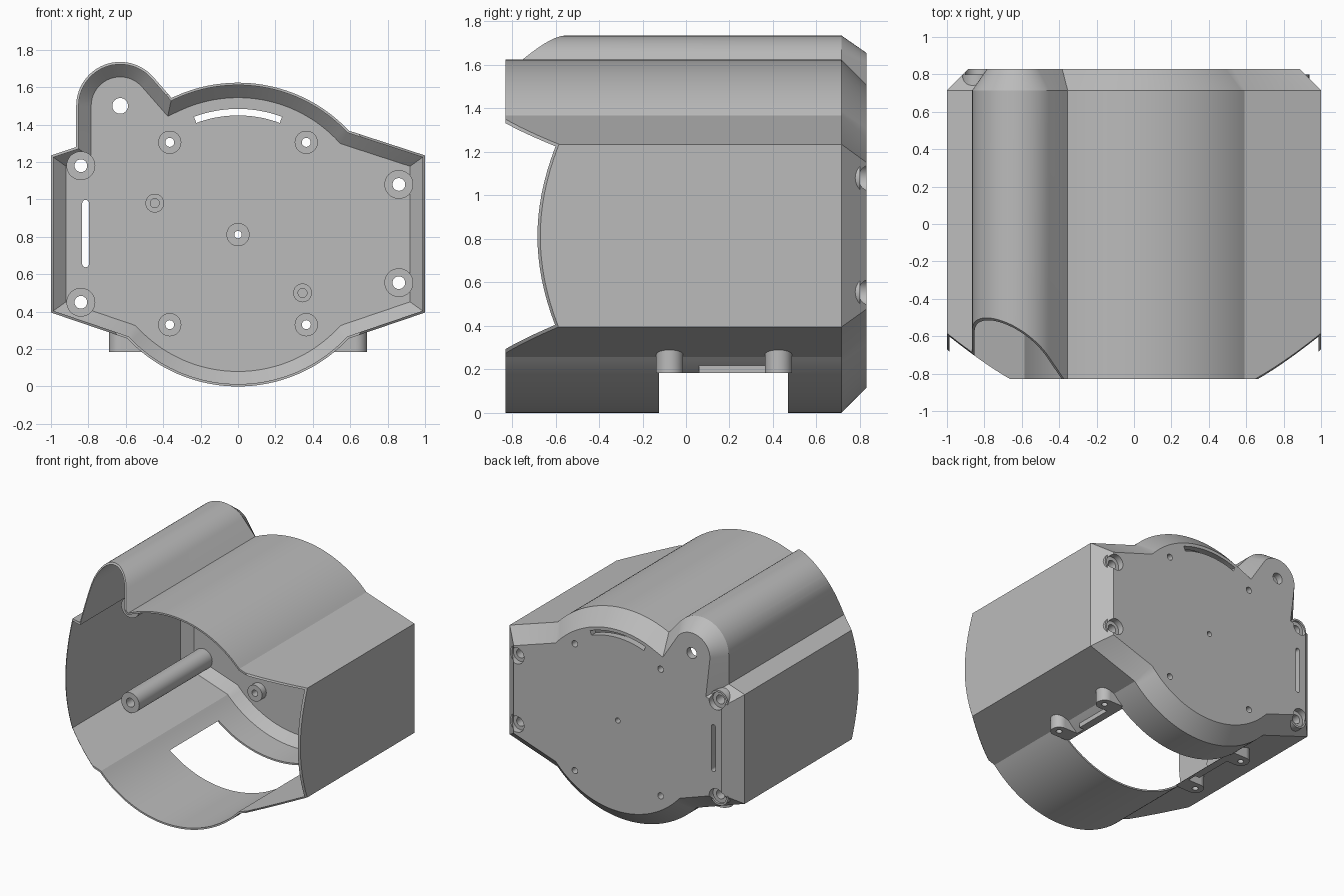
import bpy, bmesh, math
from mathutils import Vector

old = bpy.data.objects.get("Cube")
if old:
    bpy.data.objects.remove(old, do_unlink=True)

grey = bpy.data.materials.new("plain_grey")
grey.use_nodes = True
colour = (0.5, 0.5, 0.5, 1)
grey.diffuse_color = colour
grey.node_tree.nodes["Principled BSDF"].inputs["Base Color"].default_value = colour

MID = 0.812      # height of the main axis, also the main radius
BACK, KNEE, FRONT = 0.83, 0.715, -0.83
WALL = 0.013


def arc(cx, cz, r, a0, a1, n):
    steps = [math.radians(a0 + (a1 - a0) * i / n) for i in range(n + 1)]
    return [Vector((cx + r * math.cos(a), cz + r * math.sin(a))) for a in steps]


def inset(pts, d, soft=()):
    """Mitred inset of a counter-clockwise outline; soft points move less."""
    out = []
    for i, p in enumerate(pts):
        e1 = (p - pts[i - 1]).normalized()
        e2 = (pts[(i + 1) % len(pts)] - p).normalized()
        n1, n2 = Vector((-e1.y, e1.x)), Vector((-e2.y, e2.x))
        k = min(d, 0.08) if i in soft else d
        out.append(p + (n1 + n2) * (k / (1 + n1.dot(n2))))
    return out


def loft(name, pts, levels, soft=()):
    """Skin inset copies of an outline, each at its own depth, and cap the ends."""
    bm = bmesh.new()
    rings = [[bm.verts.new((p.x, y, p.y)) for p in inset(pts, d, soft)] for d, y in levels]
    n = len(pts)
    for a, b in zip(rings, rings[1:]):
        for i in range(n):
            j = (i + 1) % n
            bm.faces.new((a[i], a[j], b[j], b[i]))
    bm.faces.new(rings[0])
    bm.faces.new(rings[-1])
    bmesh.ops.recalc_face_normals(bm, faces=bm.faces)
    mesh = bpy.data.meshes.new(name)
    bm.to_mesh(mesh)
    bm.free()
    ob = bpy.data.objects.new(name, mesh)
    bpy.context.collection.objects.link(ob)
    mesh.materials.append(grey)
    return ob


def rod(x, z, r, y0, y1, r2=None, n=32):
    """Cylinder or cone along y."""
    bpy.ops.mesh.primitive_cone_add(
        vertices=n, radius1=r, radius2=r if r2 is None else r2, depth=y1 - y0,
        location=(x, (y0 + y1) / 2, z), rotation=(-math.pi / 2, 0, 0))
    return bpy.context.object


def peg(x, y, r, z0, z1):
    bpy.ops.mesh.primitive_cylinder_add(vertices=32, radius=r, depth=z1 - z0,
                                        location=(x, y, (z0 + z1) / 2))
    return bpy.context.object


def box(x0, x1, y0, y1, z0, z1):
    bpy.ops.mesh.primitive_cube_add(size=1, location=((x0 + x1) / 2, (y0 + y1) / 2, (z0 + z1) / 2))
    ob = bpy.context.object
    ob.scale = (abs(x1 - x0), y1 - y0, z1 - z0)
    return ob


def combine(target, tool, op="DIFFERENCE"):
    mod = target.modifiers.new("combine", "BOOLEAN")
    mod.operation, mod.object, mod.solver = op, tool, "EXACT"
    bpy.context.view_layer.update()
    bpy.context.view_layer.objects.active = target
    bpy.ops.object.modifier_apply(modifier=mod.name)
    bpy.data.objects.remove(tool, do_unlink=True)


def finish(ob):
    bpy.ops.object.select_all(action="DESELECT")
    ob.select_set(True)
    bpy.context.view_layer.objects.active = ob
    ob.data.materials.clear()
    ob.data.materials.append(grey)
    bpy.ops.object.shade_smooth_by_angle(angle=math.radians(25))


# Outline: round drum, flat sides, side tube at the upper right
drum_top = arc(0, MID, MID, 43.2, 115.9, 36)
tube_arc = arc(-0.63, 1.5, 0.235, 41.8, 180, 28)
outline = [Vector((1, 0.395)), Vector((1, 1.235))] + drum_top
soft = range(len(outline), len(outline) + len(tube_arc))
outline += tube_arc + [Vector(p) for p in ((-0.865, 1.28), (-1, 1.235), (-1, 0.395))]
outline += arc(0, MID, MID, 223.2, 316.8, 48)

# Hollow housing with a chamfered closed back
housing = loft("housing", outline, [(0.08, 0.777), (WALL, 0.71), (WALL, FRONT),
                                    (0, FRONT), (0, KNEE), (0.115, BACK)], soft)

# Conical trim of the open front rim
combine(housing, rod(0, MID, 0.77, -0.9, 1.0, 2.67, 128), "INTERSECT")

# Posts and bosses on the back plate
corners = [(-0.84, 1.18), (-0.84, 0.45), (0.86, 1.08), (0.86, 0.555)]
screws = [(sx * 0.365, z) for sx in (-1, 1) for z in (0.33, 1.305)]
blind = [(-0.445, 0.98), (0.345, 0.5)]
for x, z in corners:
    combine(housing, rod(x, z, 0.077, -0.11, 0.80), "UNION")
for x, z in screws + [(0, MID)]:
    combine(housing, rod(x, z, 0.062, 0.725, 0.80), "UNION")
for x, z in blind:
    combine(housing, rod(x, z, 0.05, 0.735, 0.80), "UNION")

# Holes: through, counterbored and blind
for x, z in corners:
    combine(housing, rod(x, z, 0.034, -0.3, 0.95))
    combine(housing, rod(x, z, 0.062, 0.782, 0.95))
for x, z in screws:
    combine(housing, rod(x, z, 0.024, 0.6, 0.95))
combine(housing, rod(0, MID, 0.02, 0.6, 0.95))
combine(housing, rod(-0.63, 1.5, 0.042, 0.6, 0.95))
for x, z in blind:
    combine(housing, rod(x, z, 0.024, 0.6, 0.765))

# Curved and straight slots in the back plate
curve = arc(0, MID, 0.672, 69.5, 110.5, 20) + arc(0, MID, 0.637, 110.5, 69.5, 20)
combine(housing, loft("curved_slot", curve, [(0, 0.6), (0, 0.95)]))
straight = arc(-0.815, 0.98, 0.018, 0, 180, 10) + arc(-0.815, 0.655, 0.018, 180, 360, 10)
combine(housing, loft("straight_slot", straight, [(0, 0.6), (0, 0.95)]))

# Rectangular opening in the belly
combine(housing, box(-0.9, 0.9, -0.125, 0.47, -0.2, 0.183))
finish(housing)

# Mounting lugs and ledges beside the opening, trimmed to the outside of the wall
for side, label in ((1, "left"), (-1, "right")):
    for y, place in ((-0.075, "front"), (0.425, "rear")):
        lug = peg(side * 0.628, y, 0.062, 0.183, 0.32)
        lug.name = f"{label}_{place}_lug"
        combine(lug, box(side * 0.49, side * 0.628, y - 0.062, y + 0.062, 0.183, 0.32), "UNION")
        combine(lug, loft("cavity", outline, [(0.006, 0.7), (0.006, -0.9)]))
        combine(lug, peg(side * 0.628, y, 0.022, 0.1, 0.26))
        finish(lug)
    ledge = box(side * 0.5, side * 0.553, 0.06, 0.37, 0.183, 0.225)
    ledge.name = f"{label}_ledge"
    combine(ledge, loft("cavity", outline, [(0.006, 0.7), (0.006, -0.9)]))
    finish(ledge)
